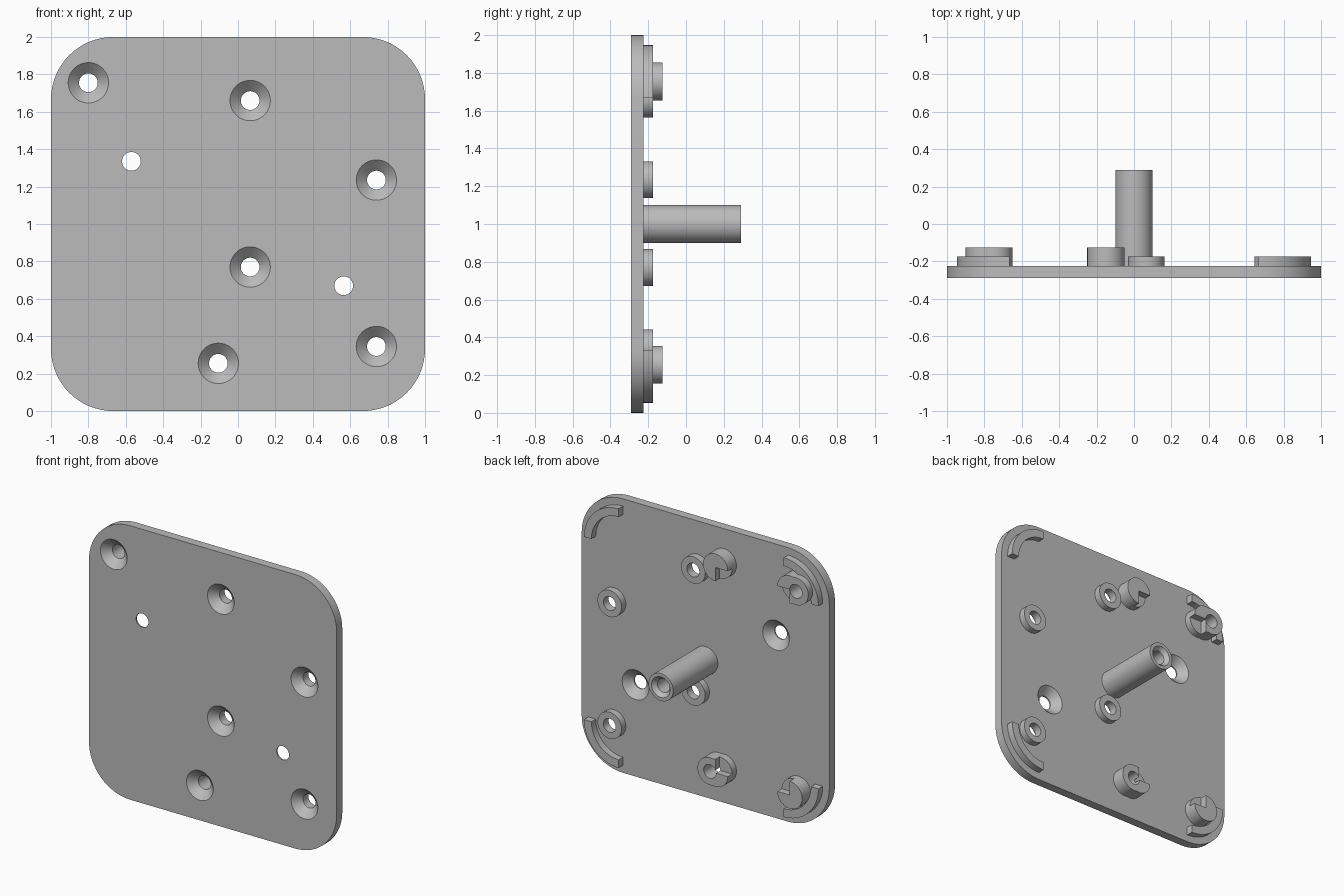
import bpy, bmesh, math

old = bpy.data.objects.get("Cube")
if old:
    bpy.data.objects.remove(old, do_unlink=True)

GREY = (0.5, 0.5, 0.5, 1)
mat = bpy.data.materials.new("plain grey")
mat.use_nodes = True
mat.diffuse_color = GREY
mat.node_tree.nodes["Principled BSDF"].inputs["Base Color"].default_value = GREY

FRONT, BACK, LOW, TALL, TIP = -0.29, -0.225, -0.175, -0.125, 0.29
HOLE, SINK, DISC = 0.05, 0.108, 0.1
CORNER = 2 / 3


def finish(name, bm):
    bmesh.ops.remove_doubles(bm, verts=bm.verts, dist=1e-5)
    bmesh.ops.recalc_face_normals(bm, faces=bm.faces)
    me = bpy.data.meshes.new(name)
    bm.to_mesh(me)
    bm.free()
    me.materials.append(mat)
    ob = bpy.data.objects.new(name, me)
    bpy.context.collection.objects.link(ob)
    return ob


def lathe(name, x, z, profile, steps=48):
    """Spin a closed (radius, y) profile about a y-axis through x, z."""
    bm = bmesh.new()
    vs = [bm.verts.new((x + r, y, z)) for r, y in profile]
    es = [bm.edges.new((a, b)) for a, b in zip(vs, vs[1:] + vs[:1])]
    bmesh.ops.spin(bm, geom=vs + es, cent=(x, 0, z), axis=(0, 1, 0),
                   angle=math.tau, steps=steps)
    bmesh.ops.remove_doubles(bm, verts=bm.verts, dist=1e-5)
    bmesh.ops.dissolve_degenerate(bm, edges=bm.edges, dist=1e-5)
    return finish(name, bm)


def rod(name, x, z, r, y0, y1):
    return lathe(name, x, z, [(0, y0), (r, y0), (r, y1), (0, y1)])


def prism(name, outline, y0, y1):
    """Extrude an x, z outline along y."""
    bm = bmesh.new()
    face = bm.faces.new([bm.verts.new((x, y0, z)) for x, z in outline])
    new = bmesh.ops.extrude_face_region(bm, geom=[face])["geom"]
    bmesh.ops.translate(bm, vec=(0, y1 - y0, 0),
                        verts=[g for g in new if isinstance(g, bmesh.types.BMVert)])
    return finish(name, bm)


def combine(ob, operation, tools):
    """Apply booleans and remove the helper solids."""
    for t in tools:
        t.hide_render = True
        m = ob.modifiers.new("cut", 'BOOLEAN')
        m.operation, m.solver, m.object = operation, 'EXACT', t
    dg = bpy.context.evaluated_depsgraph_get()
    me = bpy.data.meshes.new_from_object(ob.evaluated_get(dg))
    ob.modifiers.clear()
    ob.data = me
    for t in tools:
        bpy.data.objects.remove(t, do_unlink=True)


def arc(cx, cz, r, start, steps=16):
    return [(cx + r * math.cos(start + i * math.pi / 2 / steps),
             cz + r * math.sin(start + i * math.pi / 2 / steps)) for i in range(steps + 1)]


# Rounded plate
corners = [(1, 1), (-1, 1), (-1, -1), (1, -1)]
outline = []
for i, (sx, sz) in enumerate(corners):
    outline += arc(sx * CORNER, 1 + sz * CORNER, 1 - CORNER, i * math.pi / 2)
plate = prism("plate", outline, FRONT, BACK)

# Countersunk screw holes, six from the front and two from the back
washers = [(0.065, 1.66), (0.74, 1.235), (0.065, 0.77), (0.74, 0.345)]
bosses = [(-0.8, 1.755), (-0.105, 0.255)]
cutters = []
sink_depth = 0.055
for x, z in washers + bosses:
    cutters.append(lathe("cutter", x, z, [
        (0, FRONT - 0.02), (SINK, FRONT - 0.02), (SINK, FRONT),
        (HOLE, FRONT + sink_depth), (HOLE, 0), (0, 0)]))
for x, z in [(-0.57, 1.335), (0.565, 0.67)]:
    cutters.append(lathe("cutter", x, z, [
        (0, 0), (SINK, 0), (SINK, BACK),
        (HOLE, BACK - sink_depth), (HOLE, FRONT - 0.02), (0, FRONT - 0.02)]))
combine(plate, 'DIFFERENCE', cutters)
parts = [plate]

# Low spacer rings behind the holes
for i, (x, z) in enumerate(washers):
    parts.append(lathe(f"spacer_ring_{i + 1}", x, z, [
        (HOLE, BACK), (0.097, BACK), (0.097, LOW), (HOLE, LOW)]))

# Curved corner ribs
for i, (sx, sz) in enumerate(corners):
    cx, cz, a = sx * CORNER, 1 + sz * CORNER, i * math.pi / 2
    rib = arc(cx, cz, 0.28, a) + arc(cx, cz, 0.22, a)[::-1]
    parts.append(prism(f"corner_rib_{i + 1}", rib, BACK, LOW))


def notch(x, z, sx, sz):
    s = 0.2
    return prism("cutter", [(x, z), (x + sx * s, z), (x + sx * s, z + sz * s), (x, z + sz * s)],
                 LOW, 0)


# Solid pegs with a quarter notch
for name, x, z, s in [("upper_peg", -0.15, 1.755, -1), ("lower_peg", -0.75, 0.255, 1)]:
    peg = rod(name, x, z, DISC, BACK, TALL)
    combine(peg, 'DIFFERENCE', [notch(x, z, s, s)])
    parts.append(peg)

# Screw bosses: offset disc joined to a ring, with a quarter notch
for name, x, (hx, hz), s in [("upper_boss", -0.75, bosses[0], 1),
                             ("lower_boss", -0.15, bosses[1], -1)]:
    boss = rod(name, x, hz, DISC, BACK, TALL)
    combine(boss, 'UNION', [rod("ring", hx, hz, DISC, BACK, TALL)])
    combine(boss, 'DIFFERENCE', [rod("cutter", hx, hz, HOLE, FRONT, 0),
                                 notch(x, hz, s, -s)])
    parts.append(boss)

# Central post with a countersunk blind bore
parts.append(lathe("centre_post", 0, 1, [
    (0, BACK), (DISC, BACK), (DISC, TIP), (0.075, TIP),
    (HOLE, TIP - 0.03), (HOLE, -0.1), (0, -0.1)]))

# Smooth round walls, keep edges crisp
bpy.ops.object.select_all(action='DESELECT')
for ob in parts:
    ob.select_set(True)
bpy.context.view_layer.objects.active = plate
bpy.ops.object.shade_smooth_by_angle(angle=math.radians(30))
